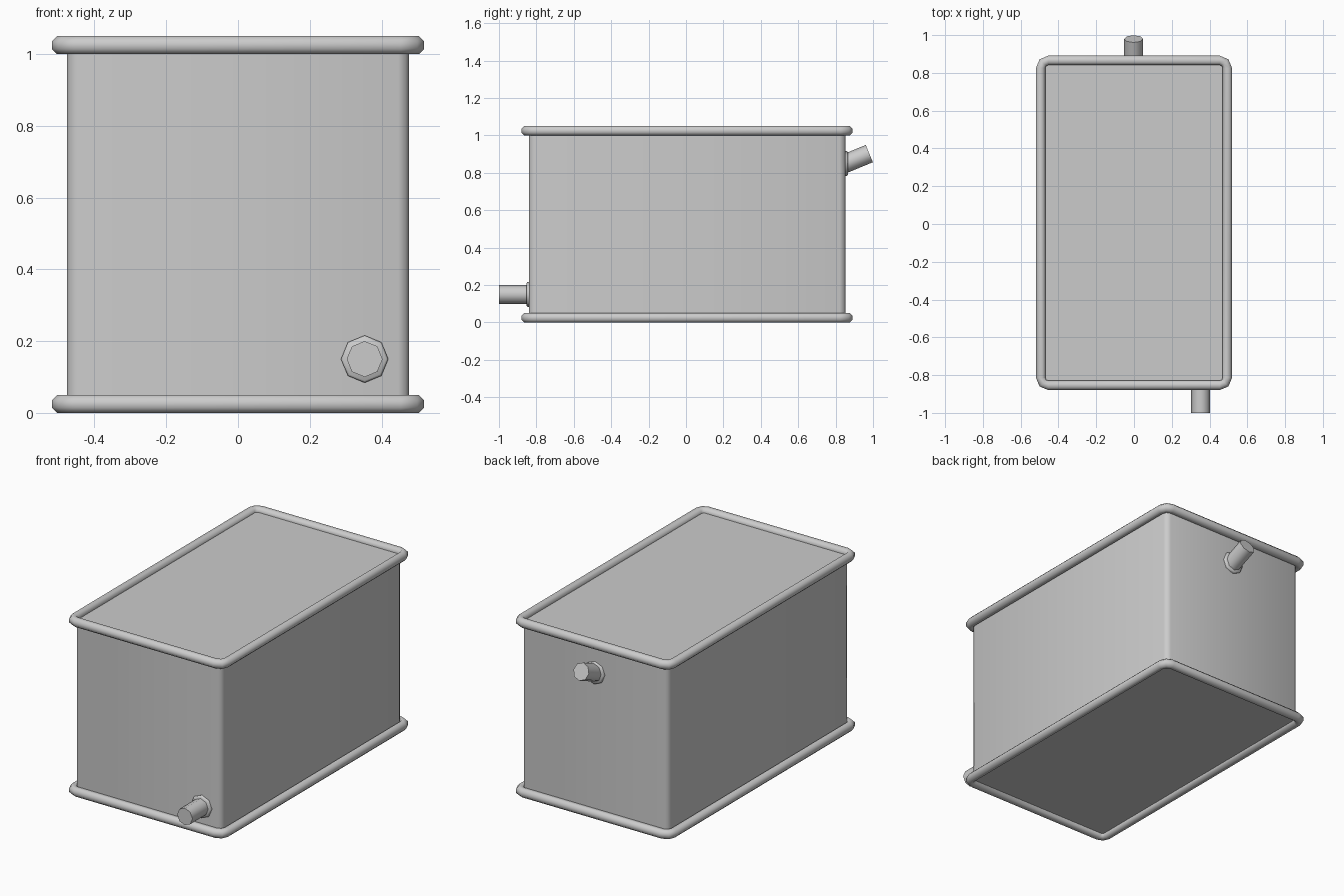
import bpy, bmesh
from math import sin, cos, pi, radians
from mathutils import Vector

if "Cube" in bpy.data.objects:
    bpy.data.objects.remove(bpy.data.objects["Cube"])

YC = 0.006  # tank centre in y


def rounded_rect(hx, hy, r, z, seg=2):
    """Closed outline with rounded corners."""
    pts = []
    for k, (sx, sy) in enumerate([(1, 1), (-1, 1), (-1, -1), (1, -1)]):
        for i in range(seg + 1):
            a = (k + i / seg) * pi / 2
            pts.append(Vector((sx * (hx - r) + r * cos(a),
                               YC + sy * (hy - r) + r * sin(a), z)))
    return pts


def octagon(centre, axis, r):
    """Eight-sided ring around an axis lying in the yz plane."""
    axis = axis.normalized()
    u = Vector((1, 0, 0))
    v = axis.cross(u)
    return [centre + r * (cos(i * pi / 4) * u + sin(i * pi / 4) * v) for i in range(8)]


def loft(name, rings, closed=False):
    """Bridge successive rings; cap the ends or join last to first."""
    bm = bmesh.new()
    vs = [[bm.verts.new(p) for p in ring] for ring in rings]
    n = len(vs[0])
    pairs = list(zip(vs, vs[1:])) + ([(vs[-1], vs[0])] if closed else [])
    for a, b in pairs:
        for i in range(n):
            j = (i + 1) % n
            bm.faces.new((a[i], a[j], b[j], b[i]))
    if not closed:
        bm.faces.new(vs[0])
        bm.faces.new(vs[-1])
    bmesh.ops.recalc_face_normals(bm, faces=bm.faces)
    mesh = bpy.data.meshes.new(name)
    bm.to_mesh(mesh)
    bm.free()
    for f in mesh.polygons:
        f.use_smooth = True
    mesh.set_sharp_from_angle(angle=radians(50))
    ob = bpy.data.objects.new(name, mesh)
    bpy.context.collection.objects.link(ob)
    return ob


# Tank body
loft("tank_body", [rounded_rect(0.477, 0.846, 0.03, z) for z in (0.025, 1.025)])


# Rolled rims, octagonal in section
def rim(name, zc):
    R = 0.025 / cos(pi / 8)
    rings = []
    for i in range(8):
        a = (i + 0.5) * pi / 4
        d = R * cos(a)
        rings.append(rounded_rect(0.494 + d, 0.86 + d, 0.04 + d, zc + R * sin(a)))
    loft(name, rings, closed=True)


rim("bottom_rim", 0.025)
rim("top_rim", 1.025)


# Pipes with a bevelled flange against the wall
def pipe(name, base, out, tip):
    loft(name + "_flange", [octagon(base + out * d, out, r) for d, r in
                            ((-0.01, 0.066), (0.008, 0.066), (0.013, 0.06))])
    axis = tip - base
    loft(name, [octagon(base - axis * 0.15, axis, 0.05), octagon(tip, axis, 0.05)])


pipe("drain_pipe", Vector((0.353, -0.84, 0.15)), Vector((0, -1, 0)),
     Vector((0.353, -1.0, 0.15)))
pipe("filler_spout", Vector((-0.002, 0.852, 0.85)), Vector((0, 1, 0)),
     Vector((-0.002, 0.98, 0.903)))
